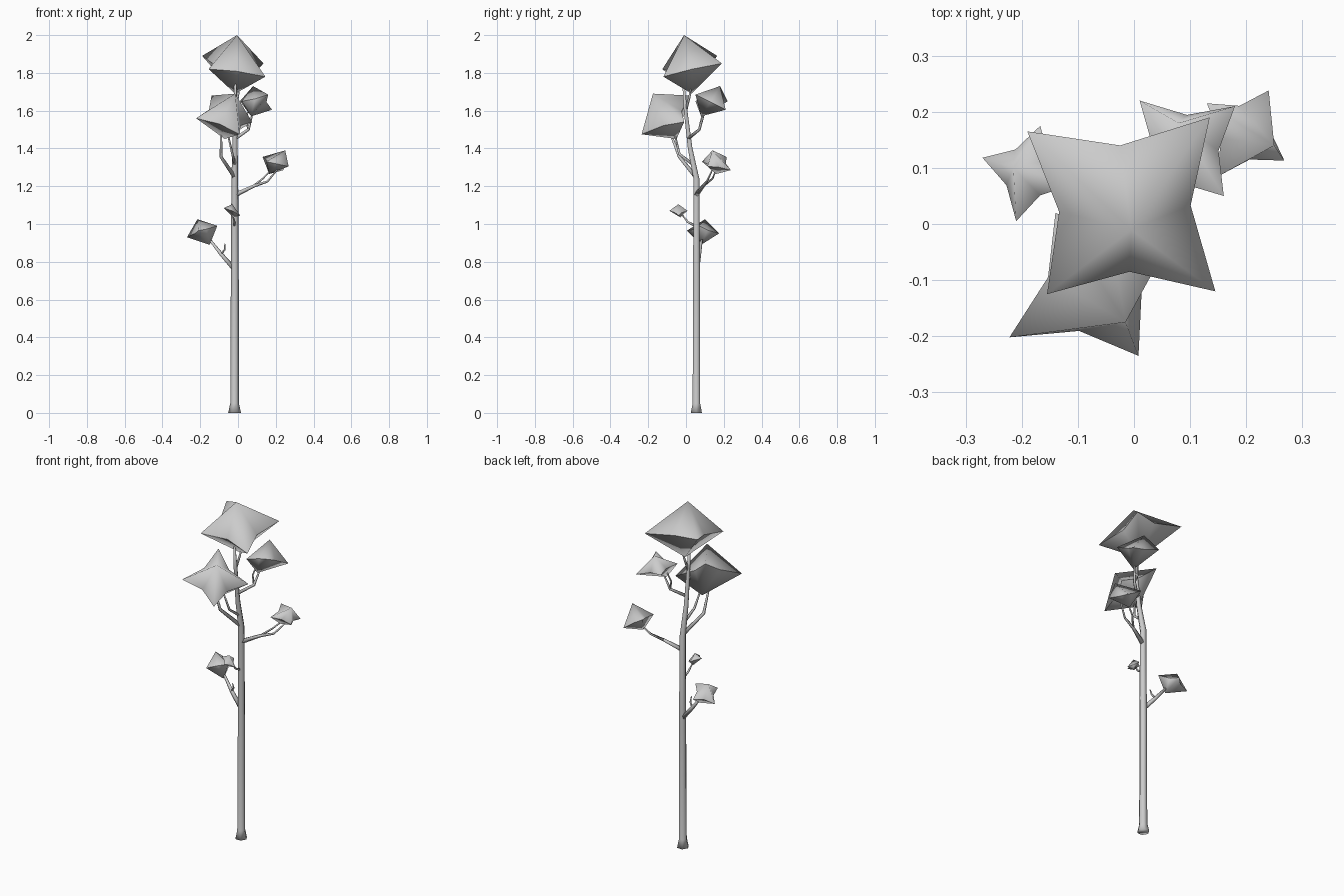
import bpy, bmesh, math
from mathutils import Vector


def finish(name, bm, smooth=True):
    bmesh.ops.recalc_face_normals(bm, faces=bm.faces)
    for f in bm.faces:
        f.smooth = smooth
    me = bpy.data.meshes.new(name)
    bm.to_mesh(me)
    bm.free()
    ob = bpy.data.objects.new(name, me)
    bpy.context.collection.objects.link(ob)
    return ob


def tube(name, path, sides=6):
    """Tapered tube through (x, y, z, radius) stations."""
    bm = bmesh.new()
    pts = [Vector(p[:3]) for p in path]
    rings = []
    for i, p in enumerate(pts):
        d = (pts[min(i + 1, len(pts) - 1)] - pts[max(i - 1, 0)]).normalized()
        if i == 0 and p.z == 0:
            d = Vector((0, 0, 1))
        u = Vector((0, 1, 0)).cross(d)
        if u.length < 0.3:
            u = Vector((1, 0, 0)).cross(d)
        u.normalize()
        v = d.cross(u)
        r = path[i][3]
        rings.append([bm.verts.new(p + r * (math.cos(a) * u + math.sin(a) * v))
                      for a in (2 * math.pi * k / sides for k in range(sides))])
    for a, b in zip(rings, rings[1:]):
        for k in range(sides):
            j = (k + 1) % sides
            bm.faces.new((a[k], a[j], b[j], b[k]))
    bm.faces.new(rings[0])
    bm.faces.new(rings[-1])
    return finish(name, bm)


def leaf_clump(name, apex, base, tips, pull=0.25):
    """Four-pointed star pillow: apex, base, four tips, pulled-in midpoints."""
    bm = bmesh.new()
    tips = [Vector(t) for t in tips]
    centre = sum(tips, Vector()) / 4
    rim = []
    for i, t in enumerate(tips):
        mid = (t + tips[(i + 1) % 4]) / 2
        rim += [bm.verts.new(t), bm.verts.new(mid.lerp(centre, pull))]
    for pole in (apex, base):
        pv = bm.verts.new(pole)
        for i in range(8):
            bm.faces.new((pv, rim[i], rim[(i + 1) % 8]))
    # crisp outline, soft faces
    for i in range(8):
        bm.edges.get((rim[i], rim[(i + 1) % 8])).smooth = False
    return finish(name, bm)


# Trunk with flared foot and leaning top
tube("trunk", [(-.018, .055, 0, .034), (-.018, .055, .05, .023),
               (-.017, .056, .7, .021), (-.017, .055, 1.24, .018),
               (-.016, .022, 1.4, .014), (-.014, -.002, 1.6, .011),
               (-.014, -.015, 1.76, .006)])

# Branches
branches = {
    "low_left_branch": [(-.02, .058, .76, .014), (-.09, .07, .84, .011), (-.16, .085, .93, .006)],
    "low_left_twig": [(-.09, .07, .84, .006), (-.07, .06, .865, .005), (-.07, .05, .895, .003)],
    "small_front_branch": [(-.018, .05, .99, .007), (-.02, .01, 1.01, .006), (-.03, -.03, 1.06, .003)],
    "right_branch": [(-.015, .055, 1.155, .014), (.08, .09, 1.20, .009), (.155, .11, 1.225, .006), (.21, .14, 1.29, .004)],
    "right_twig": [(.08, .09, 1.20, .007), (.13, .14, 1.24, .005), (.18, .16, 1.29, .004)],
    "front_branch": [(-.02, .05, 1.25, .012), (-.09, -.035, 1.355, .009), (-.09, -.09, 1.5, .005)],
    "front_twig": [(-.018, .03, 1.32, .009), (-.03, -.035, 1.37, .007), (-.06, -.065, 1.5, .004)],
    "back_branch": [(-.012, .015, 1.455, .01), (.055, .07, 1.5, .008), (.08, .1, 1.6, .004)],
    "back_twig": [(.055, .07, 1.5, .006), (.04, .08, 1.55, .005), (.06, .1, 1.62, .003)],
    "crown_twig": [(-.015, -.001, 1.6, .008), (.0, .02, 1.68, .006), (.01, .03, 1.76, .004)],
}
for n, p in branches.items():
    tube(n, p, 5)

# Leaf clumps: apex, base, four tips
leaf_clump("crown_leaves", (-.005, -.01, 2.0), (-.015, .03, 1.69),
           [(-.155, -.125, 1.82), (.145, -.12, 1.78), (.135, .19, 1.85), (-.19, .165, 1.89)])
leaf_clump("front_leaves", (-.015, -.175, 1.69), (-.07, -.05, 1.45),
           [(-.222, -.202, 1.56), (.008, -.235, 1.475), (.075, -.01, 1.54), (-.14, .02, 1.68)])
leaf_clump("back_leaves", (.08, .18, 1.73), (.07, .08, 1.57),
           [(.01, .22, 1.65), (.18, .21, 1.605), (.16, .05, 1.685), (.02, .05, 1.65)])
leaf_clump("right_leaves", (.25, .14, 1.39), (.165, .16, 1.265),
           [(.13, .215, 1.355), (.24, .238, 1.285), (.268, .113, 1.305), (.15, .085, 1.33)])
leaf_clump("left_leaves", (-.215, .1, 1.025), (-.15, .08, .89),
           [(-.27, .118, .93), (-.167, .175, .95), (-.11, .07, .99), (-.21, .005, .965)])
leaf_clump("small_leaves", (-.03, -.04, 1.105), (-.025, -.03, 1.035),
           [(-.075, -.04, 1.085), (-.03, -.088, 1.07), (.012, -.04, 1.045), (-.03, .007, 1.07)])
